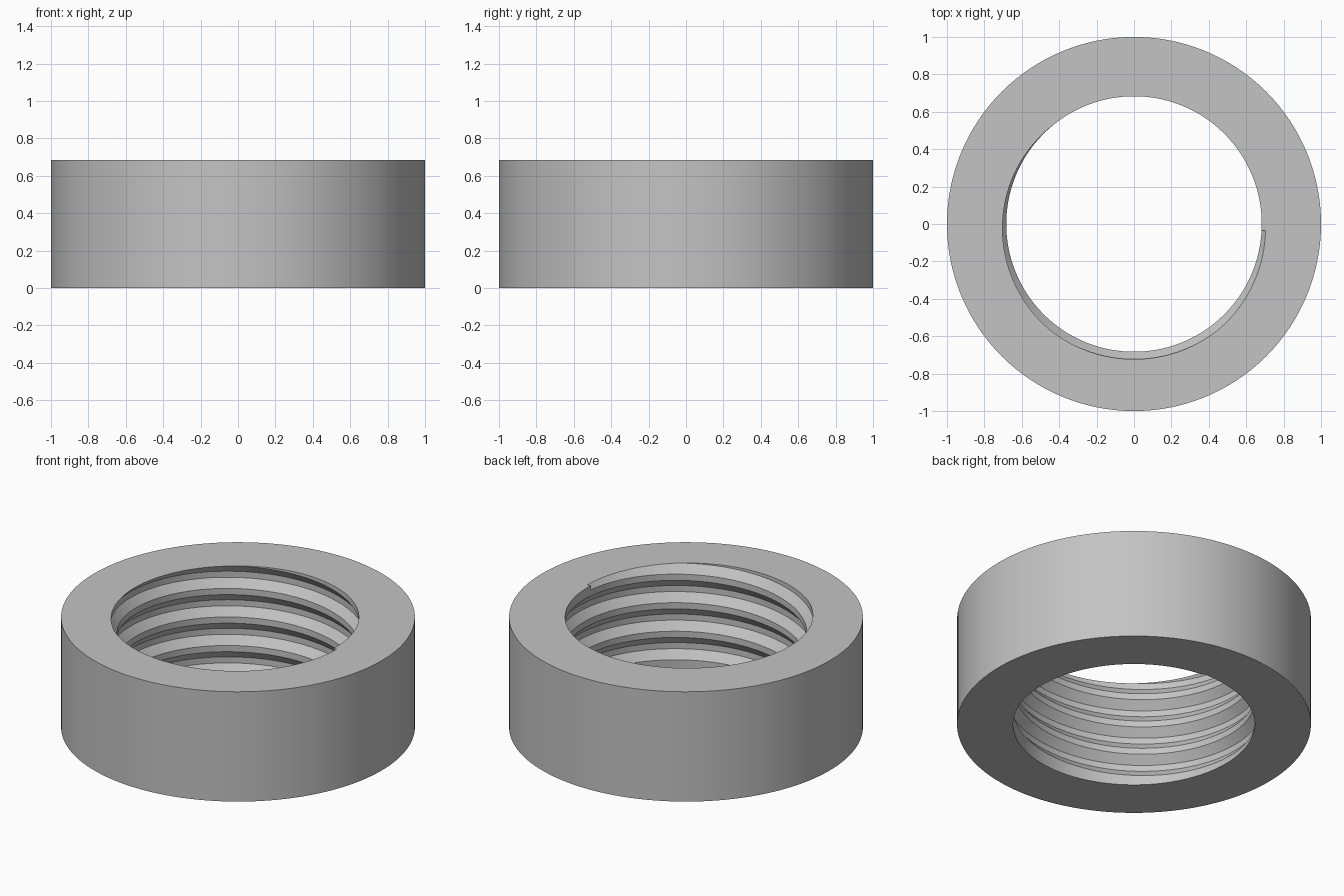
import bpy, bmesh, math

# Remove the default cube
cube = bpy.data.objects.get("Cube")
if cube:
    bpy.data.objects.remove(cube, do_unlink=True)

SEGMENTS = 128
HEIGHT = 0.685
OUTER, BORE, ROOT = 1.0, 0.683, 0.723
PITCH = 0.178

grey = bpy.data.materials.new("plain_grey")
grey.use_nodes = True
colour = (0.55, 0.55, 0.55, 1)
grey.diffuse_color = colour
grey.node_tree.nodes["Principled BSDF"].inputs["Base Color"].default_value = colour


def sweep(name, sections, closed):
    """Bridge equal cross-sections into a solid, as a loop or with end caps."""
    bm = bmesh.new()
    rings = [[bm.verts.new(p) for p in s] for s in sections]
    n = len(rings[0])
    pairs = list(zip(rings, rings[1:]))
    if closed:
        pairs.append((rings[-1], rings[0]))
    else:
        bm.faces.new(rings[0])
        bm.faces.new(rings[-1])
    for a, b in pairs:
        for i in range(n):
            j = (i + 1) % n
            bm.faces.new((a[i], a[j], b[j], b[i]))
    bmesh.ops.recalc_face_normals(bm, faces=bm.faces)
    mesh = bpy.data.meshes.new(name)
    bm.to_mesh(mesh)
    bm.free()
    mesh.materials.append(grey)
    obj = bpy.data.objects.new(name, mesh)
    bpy.context.collection.objects.link(obj)
    return obj


def section(profile, step, lift=0.0):
    a = math.tau * step / SEGMENTS
    return [(r * math.cos(a), r * math.sin(a), z + lift) for r, z in profile]


# Plain ring body
body = [(BORE, 0), (OUTER, 0), (OUTER, HEIGHT), (BORE, HEIGHT)]
ring = sweep("threaded_ring", [section(body, k) for k in range(SEGMENTS)], True)

# Helical trapezoid groove, right-handed, open at the top and stopping near the base
groove = [(0.66, -0.076), (0.678, -0.076), (ROOT, -0.019),
          (ROOT, 0.019), (0.678, 0.076), (0.66, 0.076)]
first, last = 30, 4 * SEGMENTS - 1
base = HEIGHT - 3.75 * PITCH
cutter = sweep("thread_cutter",
               [section(groove, k, base + PITCH * k / SEGMENTS)
                for k in range(first, last + 1)], False)
cutter.hide_render = True

# Cut the thread into the bore
cut = ring.modifiers.new("thread_cut", "BOOLEAN")
cut.operation = "DIFFERENCE"
cut.solver = "EXACT"
cut.object = cutter
bpy.ops.object.select_all(action="DESELECT")
ring.select_set(True)
bpy.context.view_layer.objects.active = ring
bpy.ops.object.modifier_apply(modifier=cut.name)
bpy.data.objects.remove(cutter, do_unlink=True)
bpy.ops.object.shade_smooth_by_angle(angle=math.radians(25))
